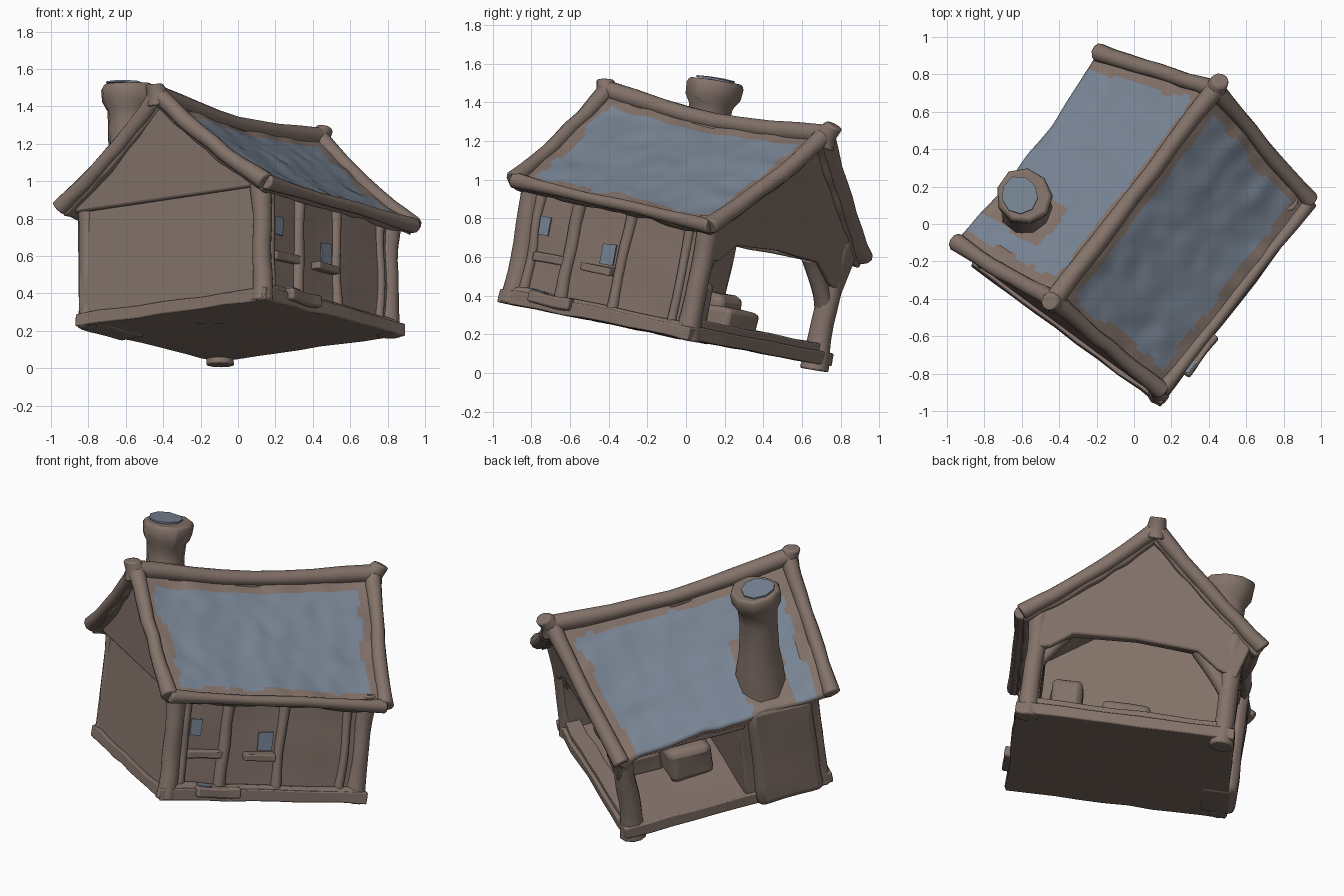
import bpy, bmesh, math
from mathutils import Vector, Matrix, noise

if "Cube" in bpy.data.objects:
    bpy.data.objects.remove(bpy.data.objects["Cube"])

# Whole cottage is turned and tipped; parts are built upright in local space
FRAME = Matrix.Rotation(math.radians(-11), 4, 'X') @ Matrix.Rotation(math.radians(53), 4, 'Z')


def material(name, rgb):
    m = bpy.data.materials.new(name)
    m.use_nodes = True
    m.diffuse_color = (*rgb, 1)
    bsdf = m.node_tree.nodes["Principled BSDF"]
    bsdf.inputs["Base Color"].default_value = (*rgb, 1)
    bsdf.inputs["Roughness"].default_value = 0.9
    return m


BROWN = material("clay brown", (0.23, 0.171, 0.144))
BLUE = material("slate blue", (0.192, 0.236, 0.303))


def wobble(p, amount=0.012):
    """Hand-shaped unevenness, shared by neighbouring parts."""
    return p + noise.noise_vector(p * 5) * amount


def finish(name, bm, mats, bevel=0.0, recalc=True):
    for v in bm.verts:
        v.co = wobble(v.co)
    if recalc:
        bmesh.ops.recalc_face_normals(bm, faces=bm.faces)
    me = bpy.data.meshes.new(name)
    bm.to_mesh(me)
    bm.free()
    for m in mats:
        me.materials.append(m)
    ob = bpy.data.objects.new(name, me)
    bpy.context.collection.objects.link(ob)
    ob.matrix_world = FRAME
    if bevel:
        b = ob.modifiers.new("soft edges", 'BEVEL')
        b.width, b.segments, b.limit_method = bevel, 2, 'ANGLE'
        b.angle_limit = math.radians(45)
    bpy.ops.object.select_all(action='DESELECT')
    ob.select_set(True)
    bpy.context.view_layer.objects.active = ob
    bpy.ops.object.shade_smooth_by_angle(angle=math.radians(50))
    return ob


def box(name, lo, hi, mat=BROWN, bevel=0.015, cuts=4):
    bm = bmesh.new()
    bmesh.ops.create_cube(bm, size=1)
    lo, hi = Vector(lo), Vector(hi)
    for v in bm.verts:
        v.co = (lo + hi) / 2 + v.co * (hi - lo)
    if cuts:
        bmesh.ops.subdivide_edges(bm, edges=bm.edges[:], cuts=cuts, use_grid_fill=True)
    return finish(name, bm, [mat], bevel)


def prism(name, profile, u0, u1, lean=0.0):
    """Outline in (across, up) pushed along the length, leaning outward with height."""
    bm = bmesh.new()
    face = bm.faces.new([bm.verts.new((u0, a, h)) for a, h in profile])
    ext = bmesh.ops.extrude_face_region(bm, geom=[face])
    for v in ext["geom"]:
        if isinstance(v, bmesh.types.BMVert):
            v.co.x = u1
    for v in bm.verts:
        v.co.x += lean * max(0, v.co.z - .75)
    return finish(name, bm, [BROWN], 0.012)


def tube(name, path, radii, sides=10, mat=BROWN, bevel=0.01):
    bm = bmesh.new()
    path = [Vector(p) for p in path]
    turn = (path[-1] - path[0]).to_track_quat('Z', 'Y')
    rings = []
    for p, r in zip(path, radii):
        rings.append([bm.verts.new(p + turn @ Vector((r * math.cos(a), r * math.sin(a), 0)))
                      for a in (math.tau * k / sides for k in range(sides))])
    for r0, r1 in zip(rings, rings[1:]):
        for k in range(sides):
            n = (k + 1) % sides
            bm.faces.new((r0[k], r0[n], r1[n], r1[k]))
    bm.faces.new(rings[0])
    bm.faces.new(rings[-1])
    return finish(name, bm, [mat], bevel)


def beam(name, a, b, r, sag=0.0, flare=1.2, steps=8):
    """Rounded beam with thicker ends and an optional sag."""
    a, b = Vector(a), Vector(b)
    ts = [i / steps for i in range(steps + 1)]
    path = [a.lerp(b, t) - Vector((0, 0, sag * 4 * t * (1 - t))) for t in ts]
    return tube(name, path, [r * (1 + (flare - 1) * abs(2 * t - 1) ** 3) for t in ts])


# Key points of the roof
ridge_a, ridge_b = Vector((-.80, -.06, 1.36)), Vector((.64, -.06, 1.35))
right_a, right_b = Vector((-.76, -.76, .81)), Vector((.55, -.77, .77))
left_a, left_b = Vector((-.78, .61, .82)), Vector((.51, .63, .76))
CHIMNEY = Vector((-.465, .385))


def roof(name, e0, e1, eave_margin, chimney_side):
    nu, nv = 60, 36
    bm = bmesh.new()
    grid = []
    for i in range(nu + 1):
        s = i / nu
        row = []
        for j in range(nv + 1):
            t = j / nv
            p = ridge_a.lerp(ridge_b, s).lerp(e0.lerp(e1, s), t)
            p.z -= 0.18 * s * (1 - s) * (1 - t) + 0.09 * t * (1 - t)
            if chimney_side:
                p.y -= 0.15 * s * (1 - s) * t
            p.z += noise.noise(p * 9) * 0.012
            row.append(bm.verts.new(p))
        grid.append(row)
    for i in range(nu):
        for j in range(nv):
            f = bm.faces.new((grid[i][j], grid[i + 1][j], grid[i + 1][j + 1], grid[i][j + 1]))
            c = f.calc_center_median()
            s, t = (i + .5) / nu, (j + .5) / nv
            jit = noise.noise(c * 8) * 0.03
            slate = .07 < s + jit < .93 and .11 < t + jit < 1 - eave_margin + jit * 2
            if chimney_side and abs(c.x - CHIMNEY.x - .02) < .13 + jit and c.y > .2 + jit:
                slate = False
            f.material_index = 0 if slate else 1
    bm.normal_update()
    if sum(f.normal.z for f in bm.faces) < 0:
        bmesh.ops.reverse_faces(bm, faces=bm.faces)
    ob = finish(name, bm, [BLUE, BROWN], recalc=False)
    sol = ob.modifiers.new("thickness", 'SOLIDIFY')
    sol.thickness, sol.offset = 0.055, -1
    sol.material_offset = sol.material_offset_rim = 1


roof("right_roof_slope", right_a, right_b, .1, False)
roof("left_roof_slope", left_a, left_b, -.1, True)

# Roof edging
beam("ridge_beam", ridge_a, ridge_b, .047, sag=.045, flare=1.15)
for name, top, low, sag in (("front_right_verge", ridge_a, right_a, .025), ("back_right_verge", ridge_b, right_b, .025),
                            ("front_left_verge", ridge_a, left_a, .035), ("back_left_verge", ridge_b, left_b, .025)):
    beam(name, top, low, .042, sag=sag)
beam("right_eave", right_a, right_b, .03, flare=1.4)
for name, p, push in (("front_ridge_tip", ridge_a, -.03), ("back_ridge_tip", ridge_b, .05)):
    tube(name, [p - Vector((0, 0, .06)), p, p + Vector((push, 0, .055))], [.06, .058, .045])

# Floor and walls
box("floor_slab", (-.735, -.73, .175), (.52, .535, .245), bevel=.02, cuts=8)
box("back_kerb", (.41, -.62, .23), (.5, .45, .285), cuts=6)
prism("front_wall", [(-.68, .2), (.53, .2), (.53, .83), (-.06, 1.27), (-.67, .83)], -.715, -.62)
prism("inner_wall", [(-.66, .2), (.5, .2), (.5, .76), (-.06, 1.17), (-.64, .76)], -.30, -.22)
prism("front_gable", [(-.69, .8), (.55, .8), (.57, .83), (-.06, 1.31), (-.7, .83)], -.735, -.65, -.1)
prism("back_gable", [(-.68, .58), (-.58, .6), (-.46, .69), (-.1, .71), (.26, .69), (.38, .6),
                     (.5, .56), (.57, .78), (-.06, 1.29), (-.69, .8)], .44, .515, .15)
box("right_wall", (-.69, -.68, .2), (.48, -.60, .82), cuts=8)
box("left_wall", (-.69, .44, .2), (-.22, .52, .82))
box("left_lintel", (-.26, .45, .69), (.48, .53, .81))

# Corner posts
for name, u, v, low, r in (("front_right_post", -.685, -.675, .18, .052), ("back_right_post", .465, -.66, .17, .055),
                           ("back_left_post", .46, .465, .14, .06), ("front_left_post", -.68, .49, .17, .045)):
    beam(name, (u, v, low), (u, v, .82), r, flare=1.25)

# Right wall framing, sills and coloured panes
for i, (u, r) in enumerate(((-.62, .026), (-.37, .034), (-.03, .03), (.36, .025))):
    beam(f"right_upright_{i + 1}", (u, -.68, .22), (u, -.68, .8), r)
beam("right_foot_rail", (-.68, -.69, .24), (.47, -.69, .23), .03)
box("door_rail", (-.6, -.71, .42), (-.38, -.66, .47))
box("window_sill", (-.25, -.735, .42), (-.06, -.66, .46))
box("door_step", (-.53, -.765, .2), (-.26, -.66, .262))
for i, (u, w, du, dw) in enumerate(((-.555, .61, .034, .05), (-.125, .525, .045, .055))):
    box(f"right_pane_{i + 1}", (u - du, -.692, w - dw), (u + du, -.684, w + dw), BLUE, 0, 0)
box("door_step_patch", (-.52, -.752, .261), (-.44, -.7, .2695), BLUE, 0, 1)

# Chimney with its breast against the left wall
box("chimney_breast", (-.67, .36, .17), (-.28, .585, .82), bevel=.04)
stack = ((.70, .17, .04), (.86, .15, .04), (1.0, .135, .03), (1.12, .12, .015), (1.3, .112, 0),
         (1.38, .118, 0), (1.43, .148, 0), (1.49, .152, 0), (1.515, .14, 0))
tube("chimney_stack", [(CHIMNEY.x + s, CHIMNEY.y, h) for h, r, s in stack], [r for h, r, s in stack], 9)
tube("chimney_cap_patch", [(-.48, .405, 1.516), (-.48, .405, 1.5255)], [.1, .1], 9, BLUE, 0)

# Porch braces and furniture
beam("left_brace", (.45, .46, .48), (.45, .27, .72), .045)
beam("right_brace", (.45, -.65, .5), (.45, -.5, .7), .035)
box("bench", (.08, -.54, .23), (.36, -.36, .48), bevel=.05)
box("low_table", (-.14, .0, .23), (.13, .22, .44), bevel=.04)
box("table_step", (.12, -.24, .23), (.38, .04, .37), bevel=.05)
